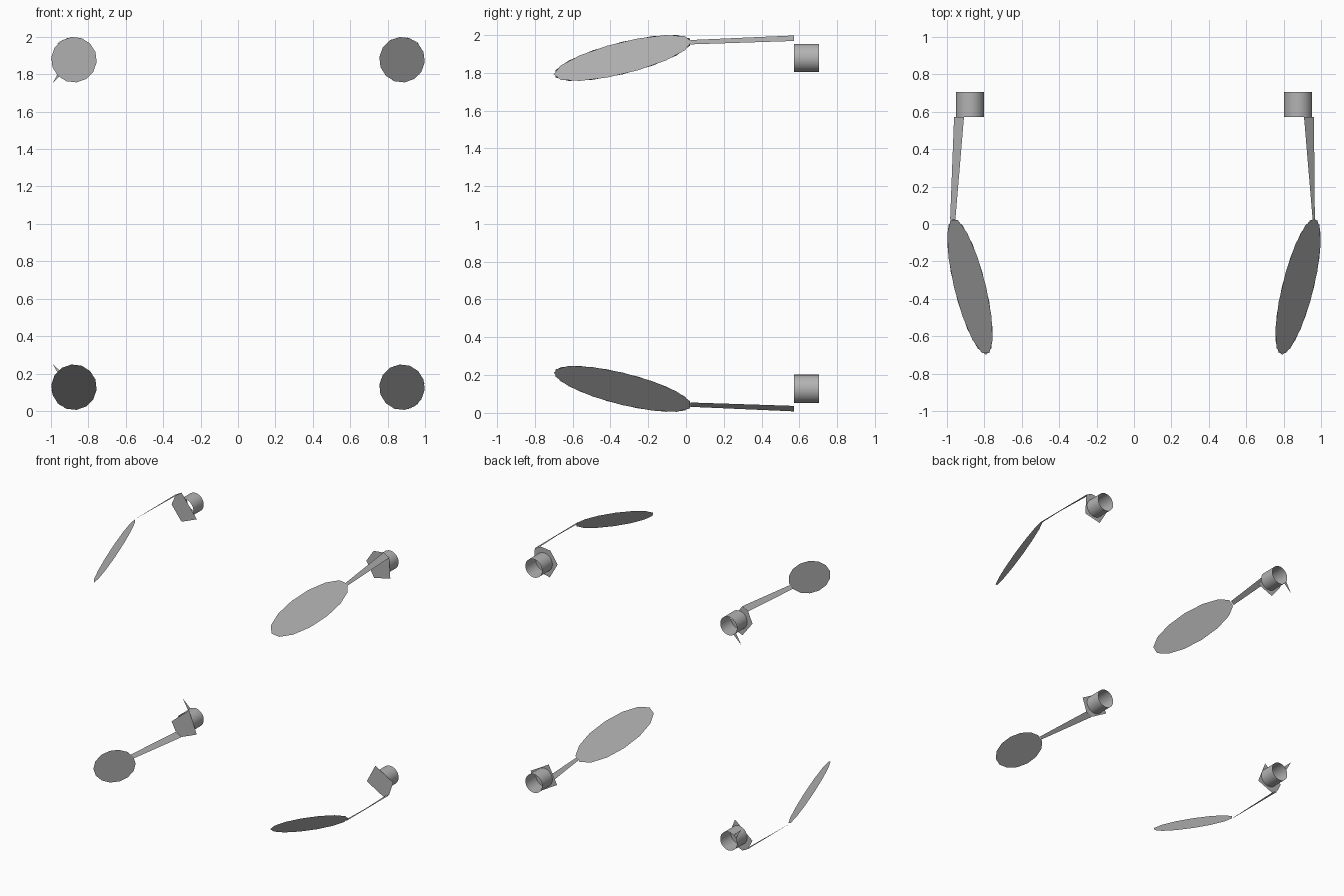
import bpy, bmesh, math
from mathutils import Vector

if "Cube" in bpy.data.objects:
    bpy.data.objects.remove(bpy.data.objects["Cube"])

# one plain grey for the whole model
grey = bpy.data.materials.new("plain grey")
grey.diffuse_color = (0.45, 0.45, 0.45, 1)
grey.use_nodes = True
grey.node_tree.nodes["Principled BSDF"].inputs["Base Color"].default_value = grey.diffuse_color

CX, Z_LOW, Z_HIGH = 0.877, 0.127, 1.878
PLATE_Y, BACK_Y, R = 0.572, 0.705, 0.122


def make(name, polys, smooth=False):
    """Build an object from a list of polygons given as point lists."""
    bm = bmesh.new()
    for pts in polys:
        bm.faces.new([bm.verts.new(p) for p in pts])
    bmesh.ops.remove_doubles(bm, verts=bm.verts, dist=1e-5)
    for f in bm.faces:
        f.smooth = smooth
    me = bpy.data.meshes.new(name)
    bm.to_mesh(me)
    bm.free()
    me.materials.append(grey)
    ob = bpy.data.objects.new(name, me)
    bpy.context.collection.objects.link(ob)
    return ob


def ring(cx, cz, r, y, degs):
    return [Vector((cx + r * math.cos(math.radians(a)), y,
                    cz + r * math.sin(math.radians(a)))) for a in degs]


# outline angles of the irregular mounting plates, by corner (x side, z side)
PLATES = {
    (1, 1): (47, 75, 118, 175, 245, 320),
    (-1, 1): (105, 133, 180, 255, 330),
    (1, -1): (10, 110, 195, 285, 313),
    (-1, -1): (73, 187, 227, 255, 330),
}

for (sx, sz), angles in PLATES.items():
    cx, cz = sx * CX, (Z_HIGH if sz > 0 else Z_LOW)
    tag = ("upper" if sz > 0 else "lower") + ("_right" if sx > 0 else "_left")

    # slanted blade: a round outline sheared towards the front
    blade = ring(cx, cz, R, 0, [45 + i * 360 / 14 for i in range(14)])
    for p in blade:
        t = ((p.x - cx) * sx + (p.z - cz) * sz) / math.sqrt(2)
        p.y = -0.335 + 0.365 * t / R
    make(tag + "_blade", [blade])

    # mounting plate
    make(tag + "_plate", [ring(cx, cz, R, PLATE_Y, angles)])

    # flat tapered stem between blade and plate
    outer = 0.967 if sx > 0 else 0.983
    stem = [(sx * 0.955, 0.025, cz + sz * 0.095),
            (sx * outer, 0.025, cz + sz * 0.072),
            (sx * 0.962, PLATE_Y, cz + sz * 0.09),
            (sx * 0.909, PLATE_Y, cz + sz * 0.119)]
    make(tag + "_stem", [stem])

    # open tube behind the plate
    n = 32
    degs = [i * 360 / n for i in range(n)]
    a = ring(cx, cz, 0.075, PLATE_Y, degs)
    b = ring(cx, cz, 0.075, BACK_Y, degs)
    make(tag + "_tube", [[a[i], a[(i + 1) % n], b[(i + 1) % n], b[i]]
                         for i in range(n)], smooth=True)

    # thin spike at the back of the left tubes
    if sx < 0:
        make(tag + "_spike", [[(-0.99, BACK_Y, cz - sz * 0.123),
                               (cx - 0.045, BACK_Y, cz - sz * 0.06),
                               (cx - 0.065, BACK_Y, cz - sz * 0.037)]])
